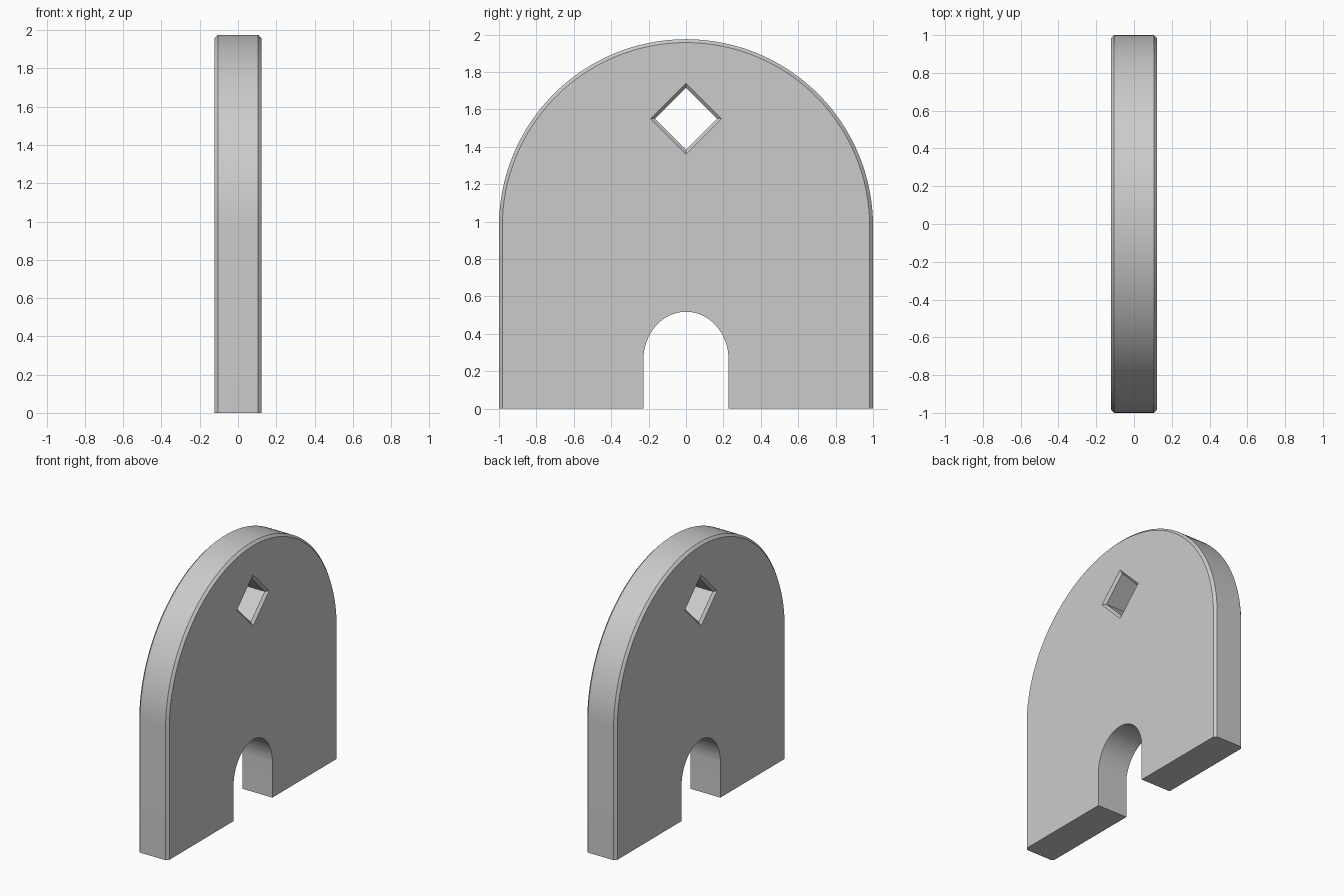
import bpy, bmesh
from math import cos, sin, pi

if "Cube" in bpy.data.objects:
    bpy.data.objects.remove(bpy.data.objects["Cube"])

HALF = 0.123      # half thickness of the slab
CH = 0.018        # chamfer size
SPRING = 0.975    # height where the round top begins


def arc(ry, rz, z, steps):
    """Half ellipse from +y over the top to -y."""
    return [(ry * cos(pi * i / steps), z + rz * sin(pi * i / steps))
            for i in range(steps + 1)]


def slab_outline(inset):
    """Round-topped outline with an arched doorway notch."""
    r = 1 - inset
    outer = [(r, 0)] + arc(r, r, SPRING, 64) + [(-r, 0)]
    door = [(0.228, 0)] + arc(0.228, 0.258, 0.26, 32) + [(-0.228, 0)]
    return outer + door[::-1]


def diamond(d):
    return [(d, 1.55), (0, 1.55 + d), (-d, 1.55), (0, 1.55 - d)]


def loft(name, layers):
    """Join matching (x, outline) layers into a closed solid."""
    bm = bmesh.new()
    rings = [[bm.verts.new((x, y, z)) for y, z in pts] for x, pts in layers]
    n = len(rings[0])
    for a, b in zip(rings, rings[1:]):
        for i in range(n):
            j = (i + 1) % n
            bm.faces.new((a[i], a[j], b[j], b[i]))
    bm.faces.new(rings[0])
    bm.faces.new(rings[-1])
    bmesh.ops.recalc_face_normals(bm, faces=bm.faces)
    mesh = bpy.data.meshes.new(name)
    bm.to_mesh(mesh)
    bm.free()
    obj = bpy.data.objects.new(name, mesh)
    bpy.context.collection.objects.link(obj)
    return obj


# Slab, chamfered along its outer edge on both faces
slab = loft("arched_slab", [(-HALF, slab_outline(CH)),
                            (-HALF + CH, slab_outline(0)),
                            (HALF - CH, slab_outline(0)),
                            (HALF, slab_outline(CH))])

# Diamond window cutter, flaring out at both faces
extra = 0.02
inner, wide = 0.165, 0.19
flare = inner + (wide - inner) * (CH + extra) / CH
cutter = loft("window_cutter", [(-HALF - extra, diamond(flare)),
                                (-HALF + CH, diamond(inner)),
                                (HALF - CH, diamond(inner)),
                                (HALF + extra, diamond(flare))])
cutter.hide_render = True

# Cut the window and shade the curves smooth
mod = slab.modifiers.new("window", 'BOOLEAN')
mod.operation = 'DIFFERENCE'
mod.solver = 'EXACT'
mod.object = cutter
bpy.context.view_layer.objects.active = slab
slab.select_set(True)
bpy.ops.object.modifier_apply(modifier=mod.name)
bpy.data.objects.remove(cutter)
bpy.ops.object.shade_smooth_by_angle(angle=pi / 6)
